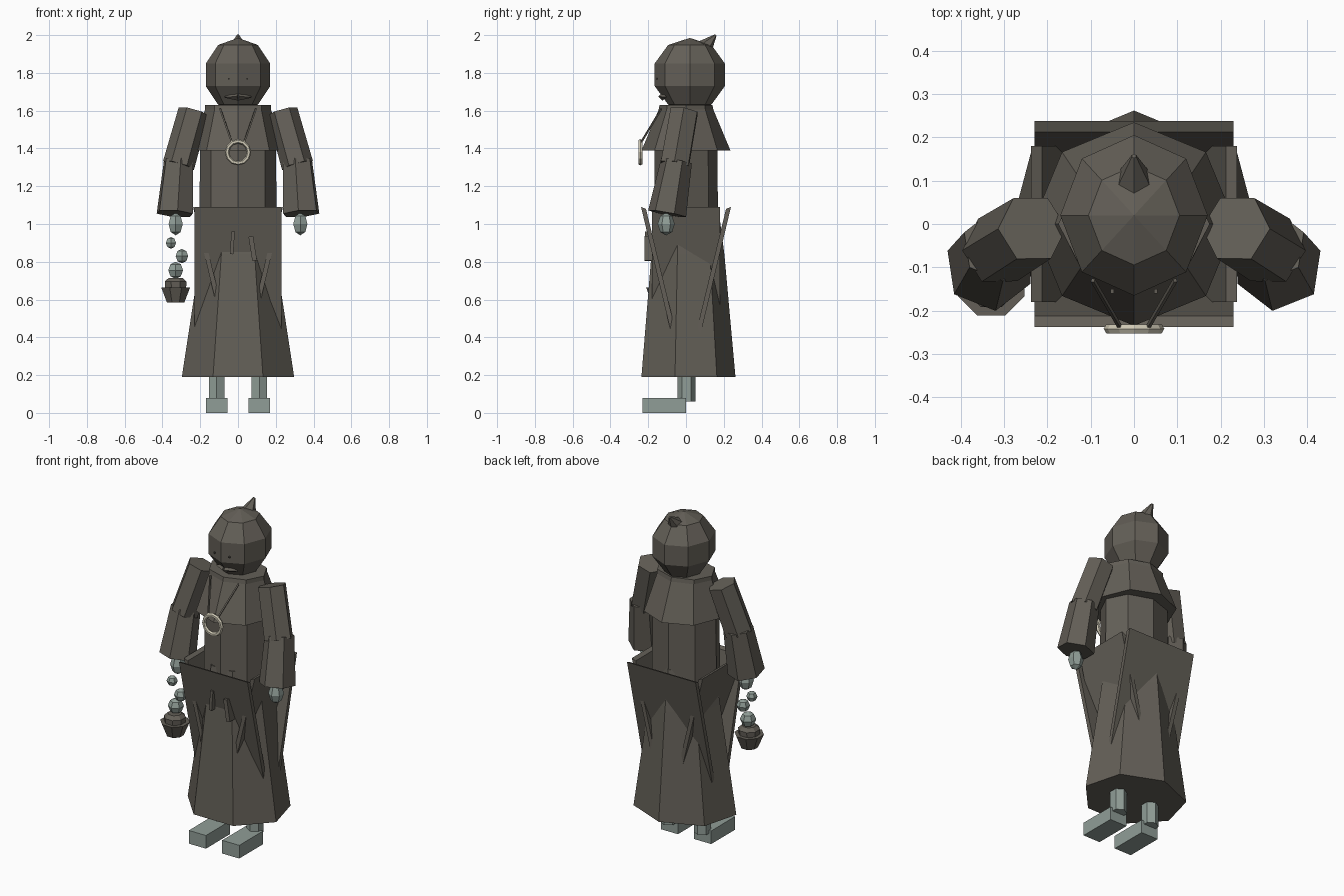
import bpy, bmesh, math
from mathutils import Vector, Matrix

if "Cube" in bpy.data.objects:
    bpy.data.objects.remove(bpy.data.objects["Cube"])


def material(name, rgb):
    m = bpy.data.materials.new(name)
    m.diffuse_color = (*rgb, 1)
    m.use_nodes = True
    m.node_tree.nodes["Principled BSDF"].inputs["Base Color"].default_value = m.diffuse_color
    return m


CLOTH = material("dark_cloth", (0.125, 0.114, 0.095))
SKIN = material("pale_teal", (0.28, 0.34, 0.31))
IVORY = material("ivory", (0.62, 0.58, 0.46))


def finish(name, bm, mat):
    bmesh.ops.recalc_face_normals(bm, faces=bm.faces)
    me = bpy.data.meshes.new(name)
    bm.to_mesh(me)
    bm.free()
    me.materials.append(mat)
    ob = bpy.data.objects.new(name, me)
    bpy.context.collection.objects.link(ob)
    return ob


def rings(name, levels, sides, mat, start=90, center=(0, 0)):
    """Stack of polygon rings (z, rx, ry), capped at both ends."""
    bm = bmesh.new()
    loops = []
    for z, rx, ry in levels:
        loop = []
        for i in range(sides):
            a = math.radians(start) + i * math.tau / sides
            loop.append(bm.verts.new((center[0] + rx * math.cos(a),
                                      center[1] + ry * math.sin(a), z)))
        loops.append(loop)
    for lo, hi in zip(loops, loops[1:]):
        for i in range(sides):
            j = (i + 1) % sides
            bm.faces.new((lo[i], lo[j], hi[j], hi[i]))
    bm.faces.new(loops[0])
    bm.faces.new(loops[-1])
    return finish(name, bm, mat)


def limb(name, a, b, r1, r2, sides, mat, spin=0):
    """Tapered prism between two points."""
    a, b = Vector(a), Vector(b)
    d = b - a
    bm = bmesh.new()
    m = (Matrix.Translation((a + b) / 2) @ d.to_track_quat('Z', 'Y').to_matrix().to_4x4()
         @ Matrix.Rotation(math.radians(spin), 4, 'Z'))
    bmesh.ops.create_cone(bm, cap_ends=True, segments=sides, radius1=r1, radius2=r2,
                          depth=d.length, matrix=m)
    return finish(name, bm, mat)


def box(name, center, size, mat, rot=0):
    bm = bmesh.new()
    m = (Matrix.Translation(center) @ Matrix.Rotation(math.radians(rot), 4, 'Y')
         @ Matrix.Diagonal((*size, 1)))
    bmesh.ops.create_cube(bm, size=1, matrix=m)
    return finish(name, bm, mat)


def ball(name, center, radii, u, v, mat):
    bm = bmesh.new()
    m = Matrix.Translation(center) @ Matrix.Diagonal((*radii, 1))
    bmesh.ops.create_uvsphere(bm, u_segments=u, v_segments=v, radius=1, matrix=m)
    return finish(name, bm, mat)


def panel(name, angle, half_width):
    """Leaning cloth slab, widest away from the body at the waist."""
    bm = bmesh.new()
    profile = [(0.212, 1.08), (0.238, 1.09), (0.078, 0.42), (0.052, 0.42)]
    rot = Matrix.Rotation(math.radians(angle), 4, 'Z')
    ends = [[bm.verts.new(rot @ Vector((s * half_width, -y, z))) for y, z in profile]
            for s in (-1, 1)]
    bm.faces.new(ends[0])
    bm.faces.new(ends[1])
    for i in range(4):
        j = (i + 1) % 4
        bm.faces.new((ends[0][i], ends[0][j], ends[1][j], ends[1][i]))
    return finish(name, bm, CLOTH)


# Robe skirt, seven sided with a flat front
rings("skirt", [(0.19, 0.305, 0.262), (0.84, 0.203, 0.203), (1.08, 0.167, 0.172)], 7, CLOTH)

# Overlapping cloth panels around the waist
for label, angle, hw in (("front", 0, 0.23), ("right", 90, 0.18),
                         ("back", 180, 0.23), ("left", 270, 0.18)):
    panel(label + "_skirt_panel", angle, hw)

# Belt ends
box("belt_end_left", (-0.03, -0.202, 0.90), (0.018, 0.03, 0.12), CLOTH, 4)
box("belt_end_right", (0.078, -0.196, 0.87), (0.025, 0.05, 0.13), CLOTH, -9)

# Torso, shoulder cape and collar
rings("torso", [(1.0, 0.205, 0.17), (1.45, 0.20, 0.165)], 8, CLOTH, 22.5 + 67.5)
rings("shoulder_cape", [(1.39, 0.235, 0.235), (1.605, 0.175, 0.145), (1.63, 0.175, 0.14)],
      8, CLOTH)

# Hooded head with a bent tip
ball("hood", (0, 0.02, 1.79), (0.179, 0.195, 0.195), 8, 5, CLOTH)
limb("hood_tip", (0, 0.09, 1.925), (0, 0.157, 2.0), 0.052, 0.006, 6, CLOTH)

# Face: moustache halves and small eyes
for s, side in ((-1, "left"), (1, "right")):
    limb(side + "_moustache", (0, -0.125, 1.675), (s * 0.07, -0.105, 1.672),
         0.022, 0.004, 4, CLOTH)
    box(side + "_eye", (s * 0.05, -0.155, 1.77), (0.008, 0.01, 0.008), CLOTH)

for s, side in ((-1, "left"), (1, "right")):
    # Sleeves and hand
    limb(side + "_upper_sleeve", (s * 0.235, -0.01, 1.595), (s * 0.315, -0.06, 1.31),
         0.082, 0.085, 6, CLOTH, 30)
    limb(side + "_lower_sleeve", (s * 0.315, -0.05, 1.335), (s * 0.335, -0.1, 1.055),
         0.083, 0.103, 6, CLOTH, 30)
    ball(side + "_hand", (s * 0.33, -0.105, 1.0), (0.043, 0.045, 0.06), 6, 4, SKIN)
    # Leg and foot
    rings(side + "_leg", [(0.06, 0.047, 0.048), (0.4, 0.047, 0.048)], 6, SKIN, 30,
          (s * 0.113, 0.003))
    box(side + "_foot", (s * 0.112, -0.115, 0.04), (0.115, 0.23, 0.08), SKIN)
    # Necklace cord
    limb(side + "_cord", (s * 0.095, -0.13, 1.61), (s * 0.03, -0.242, 1.425),
         0.006, 0.006, 4, CLOTH)

# Medallion ring
bpy.ops.mesh.primitive_torus_add(location=(0, -0.242, 1.38), rotation=(math.pi / 2, 0, 0),
                                 major_segments=12, minor_segments=6,
                                 major_radius=0.058, minor_radius=0.012)
ring = bpy.context.object
ring.name = "medallion_ring"
ring.data.materials.append(IVORY)

# Bead chain and hanging censer bowl
for i, (x, z, r) in enumerate(((-0.355, 0.90, 0.031), (-0.297, 0.83, 0.038),
                               (-0.33, 0.755, 0.045))):
    ball("bead_%d" % (i + 1), (x, -0.125, z), (r, r, r), 6, 4, SKIN)
rings("censer_bowl", [(0.585, 0.05, 0.05), (0.665, 0.083, 0.083)], 8, CLOTH, 22.5,
      (-0.33, -0.135))
rings("censer_lid", [(0.66, 0.06, 0.06), (0.695, 0.062, 0.062), (0.715, 0.04, 0.04)],
      8, CLOTH, 22.5, (-0.33, -0.135))
